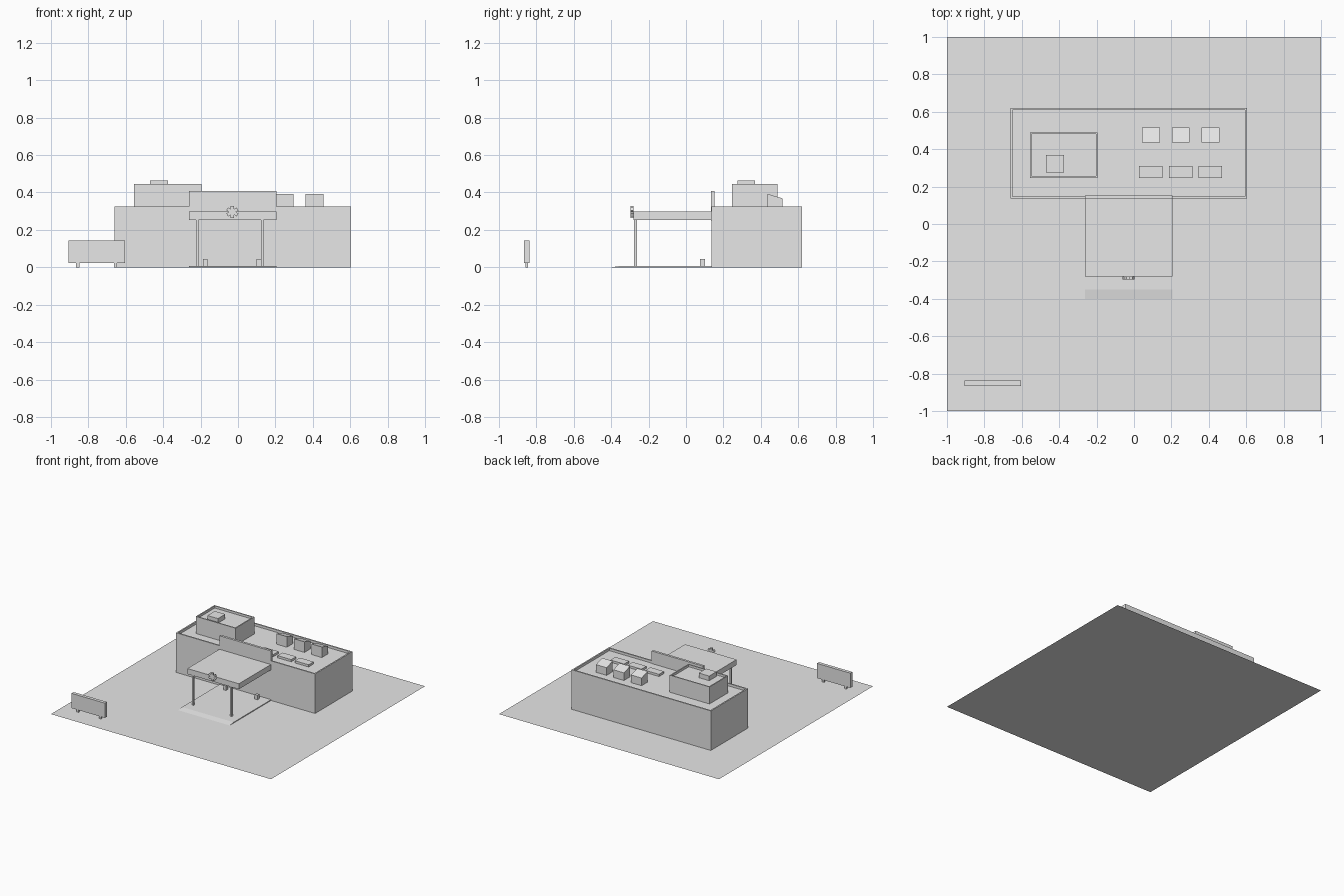
import bpy, bmesh, math
from mathutils import Matrix

cube = bpy.data.objects.get("Cube")
if cube:
    bpy.data.objects.remove(cube, do_unlink=True)

grey = bpy.data.materials.new("plain grey")
grey.use_nodes = True
grey.diffuse_color = (0.8, 0.8, 0.8, 1)
grey.node_tree.nodes["Principled BSDF"].inputs["Base Color"].default_value = (0.8, 0.8, 0.8, 1)


def finish(name, bm):
    mesh = bpy.data.meshes.new(name)
    bm.normal_update()
    bm.to_mesh(mesh)
    bm.free()
    mesh.materials.append(grey)
    obj = bpy.data.objects.new(name, mesh)
    bpy.context.collection.objects.link(obj)
    return obj


def box_mesh(x, y, z):
    bm = bmesh.new()
    bmesh.ops.create_cube(bm, size=1)
    for v in bm.verts:
        v.co = [r[0] if c < 0 else r[1] for c, r in zip(v.co, (x, y, z))]
    return bm


def box(name, x, y, z):
    return finish(name, box_mesh(x, y, z))


def parapet_box(name, x, y, z, rim, depth):
    """Box whose roof is sunk inside a thin rim."""
    bm = box_mesh(x, y, z)
    bm.normal_update()
    roof = max(bm.faces, key=lambda f: f.calc_center_median().z)
    bmesh.ops.inset_region(bm, faces=[roof], thickness=rim)
    hole = bmesh.ops.extrude_discrete_faces(bm, faces=[roof])["faces"][0]
    bmesh.ops.translate(bm, verts=hole.verts, vec=(0, 0, -depth))
    return finish(name, bm)


def side_profile(name, x, points):
    """Extrude a (y, z) outline along x."""
    bm = bmesh.new()
    face = bm.faces.new([bm.verts.new((x[0], y, z)) for y, z in points])
    new = bmesh.ops.extrude_face_region(bm, geom=[face])["geom"]
    bmesh.ops.translate(bm, verts=[g for g in new if isinstance(g, bmesh.types.BMVert)],
                        vec=(x[1] - x[0], 0, 0))
    bmesh.ops.recalc_face_normals(bm, faces=bm.faces)
    return finish(name, bm)


# Ground sheet
bm = bmesh.new()
bmesh.ops.create_grid(bm, x_segments=1, y_segments=1, size=1)
finish("ground", bm)

# Main building and upper storey, both with sunken roofs
ROOF = 0.305
parapet_box("main_building", (-0.66, 0.605), (0.137, 0.62), (0, 0.325), 0.016, 0.325 - ROOF)
parapet_box("upper_storey", (-0.557, -0.195), (0.247, 0.49), (ROOF, 0.445), 0.013, 0.018)
box("upper_roof_unit", (-0.47, -0.375), (0.275, 0.37), (0.427, 0.465))

# Roof equipment: sloped units behind, low units in front
for i, cx in enumerate((0.09, 0.25, 0.408)):
    side_profile(f"sloped_roof_unit_{i + 1}", (cx - 0.048, cx + 0.048),
                 [(0.437, ROOF), (0.517, ROOF), (0.517, 0.368), (0.437, 0.392)])
    box(f"low_roof_unit_{i + 1}", (cx - 0.062, cx + 0.062), (0.245, 0.31), (ROOF, 0.323))

# Entrance: raised wall, canopy, ramped floor
ENTRY = (-0.263, 0.205)
box("entrance_wall", ENTRY, (0.134, 0.153), (0.25, 0.408))
box("canopy", ENTRY, (-0.281, 0.137), (0.252, 0.297))
side_profile("entrance_ramp", ENTRY, [(-0.4, 0), (0.137, 0), (0.137, 0.007), (-0.35, 0.007)])

# Canopy posts and bollards
for side, post_x, bollard_x in (("right", -0.217, -0.175), ("left", 0.13, 0.111)):
    box(f"canopy_post_{side}", (post_x - 0.007, post_x + 0.007), (-0.277, -0.262), (0, 0.255))
    box(f"bollard_{side}", (bollard_x - 0.012, bollard_x + 0.012), (0.076, 0.101), (0, 0.044))

# Six-armed star on the canopy front
bm = bmesh.new()
ring = []
for k in range(6):
    turn = Matrix.Rotation(k * math.pi / 3, 3, "Y")
    for x, z in ((-0.009, 0.0156), (-0.009, 0.032), (0.009, 0.032)):
        v = turn @ Matrix.Identity(3).col[0] * x + turn @ Matrix.Identity(3).col[2] * z
        ring.append(bm.verts.new((v.x - 0.03, -0.296, v.z + 0.296)))
face = bm.faces.new(ring)
new = bmesh.ops.extrude_face_region(bm, geom=[face])["geom"]
bmesh.ops.translate(bm, verts=[g for g in new if isinstance(g, bmesh.types.BMVert)], vec=(0, 0.016, 0))
bmesh.ops.recalc_face_normals(bm, faces=bm.faces)
finish("canopy_star", bm)

# Roadside sign
box("sign_board", (-0.907, -0.604), (-0.865, -0.838), (0.023, 0.144))
for side, x in (("right", -0.857), ("left", -0.655)):
    box(f"sign_leg_{side}", (x - 0.009, x + 0.009), (-0.858, -0.845), (0, 0.03))
